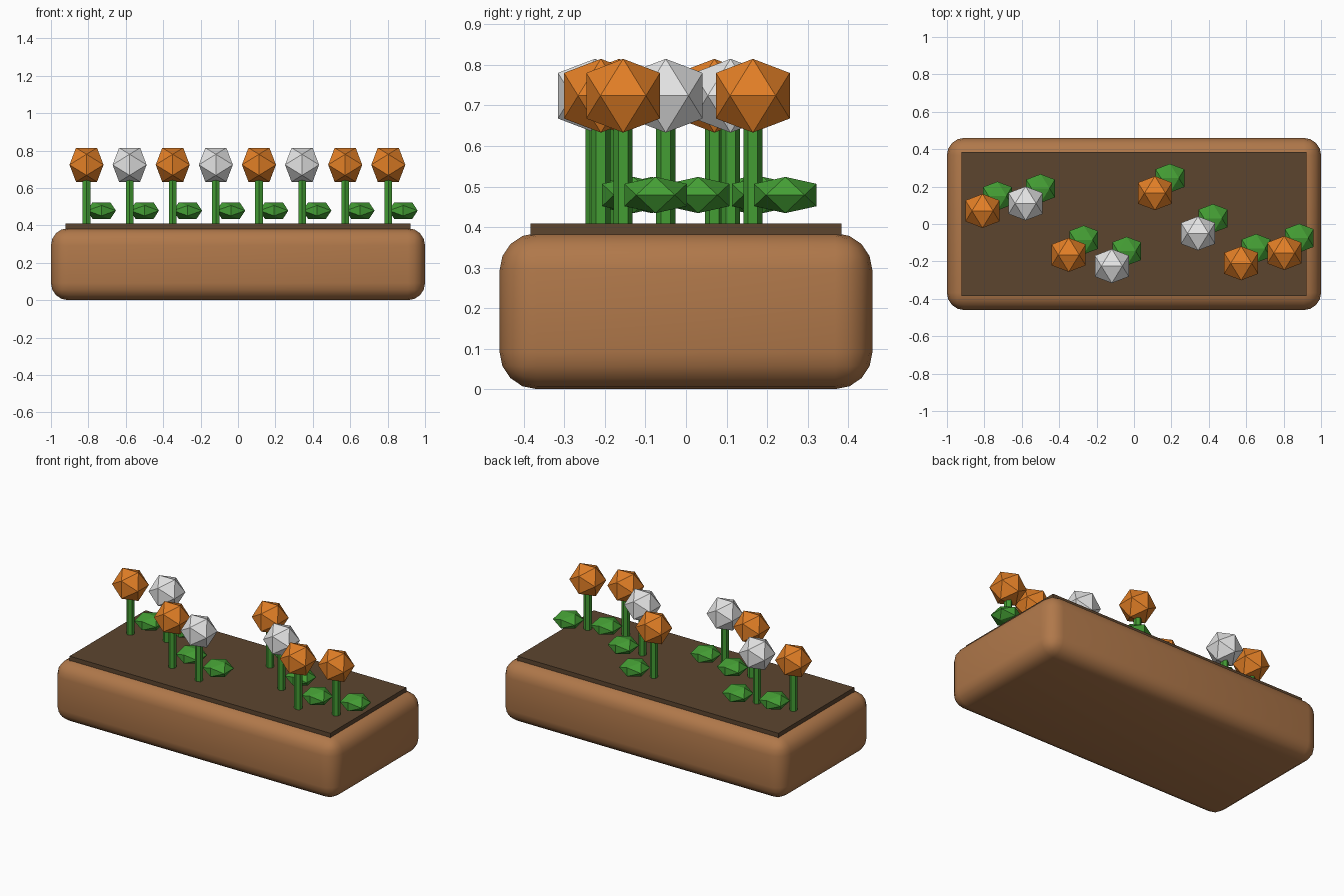
import bpy
import bmesh
from math import pi, sqrt
from mathutils import Matrix

if "Cube" in bpy.data.objects:
    bpy.data.objects.remove(bpy.data.objects["Cube"], do_unlink=True)


def material(name, rgb):
    # Convert 0-255 display values to linear
    lin = [((c / 255 + 0.055) / 1.055) ** 2.4 for c in rgb] + [1.0]
    m = bpy.data.materials.new(name)
    m.use_nodes = True
    m.diffuse_color = lin
    bsdf = m.node_tree.nodes["Principled BSDF"]
    bsdf.inputs["Base Color"].default_value = lin
    bsdf.inputs["Roughness"].default_value = 0.8
    return m


clay = material("clay brown", (176, 120, 74))
earth = material("dark soil", (92, 69, 47))
green = material("leaf green", (68, 158, 52))
orange = material("petal orange", (226, 127, 38))
white = material("petal white", (228, 228, 228))


def make_object(name, bm, mat, location=(0, 0, 0)):
    bmesh.ops.recalc_face_normals(bm, faces=bm.faces)
    mesh = bpy.data.meshes.new(name)
    bm.to_mesh(mesh)
    bm.free()
    mesh.materials.append(mat)
    obj = bpy.data.objects.new(name, mesh)
    obj.location = location
    bpy.context.collection.objects.link(obj)
    return obj


def box(name, size, z_mid, mat):
    bm = bmesh.new()
    bmesh.ops.create_cube(bm, size=1)
    bmesh.ops.scale(bm, vec=size, verts=bm.verts)
    return make_object(name, bm, mat, (0, 0, z_mid))


def icosahedron(name, half, squash, mat, location):
    # Corners of three crossed golden rectangles, wrapped in a hull
    bm = bmesh.new()
    short = half * (sqrt(5) - 1) / 2
    for a in (-short, short):
        for b in (-half, half):
            for co in ((a, 0, b), (0, b, a), (b, a, 0)):
                bm.verts.new((co[0], co[1], co[2] * squash))
    bmesh.ops.convex_hull(bm, input=bm.verts)
    return make_object(name, bm, mat, location)


def stem(name, x, y, bottom, top):
    bm = bmesh.new()
    bmesh.ops.create_cone(bm, cap_ends=True, segments=6, radius1=0.0235,
                          radius2=0.0235, depth=top - bottom,
                          matrix=Matrix.Rotation(pi / 2, 4, "Z"))
    # Keep a pair of corners on the y axis
    if max(v.co.y for v in bm.verts) < 0.023:
        bmesh.ops.rotate(bm, verts=bm.verts, matrix=Matrix.Rotation(pi / 2, 3, "Z"))
    return make_object(name, bm, green, (x, y, (top + bottom) / 2))


# Rounded planter
planter = box("planter", (2.0, 0.92, 0.385), 0.1925, clay)
bevel = planter.modifiers.new("rounded_edges", "BEVEL")
bevel.width = 0.092
bevel.segments = 4
planter.data.polygons.foreach_set("use_smooth", [True] * len(planter.data.polygons))

# Soil slab
box("soil", (1.845, 0.768, 0.077), 0.3705, earth)

# Row of flowers, evenly spaced in x and scattered in y
depths = [0.07, 0.11, -0.165, -0.225, 0.165, -0.05, -0.21, -0.155]
colours = [orange, white, orange, white, orange, white, orange, orange]
for i, (y, petal) in enumerate(zip(depths, colours), 1):
    x = -0.81 + 0.2305 * (i - 1)
    stem(f"stem_{i}", x, y, 0.36, 0.68)
    icosahedron(f"blossom_{i}", 0.091, 1.0, petal, (x, y, 0.724))
    icosahedron(f"leaf_{i}", 0.077, 0.58, green, (x + 0.08, y + 0.08, 0.479))
